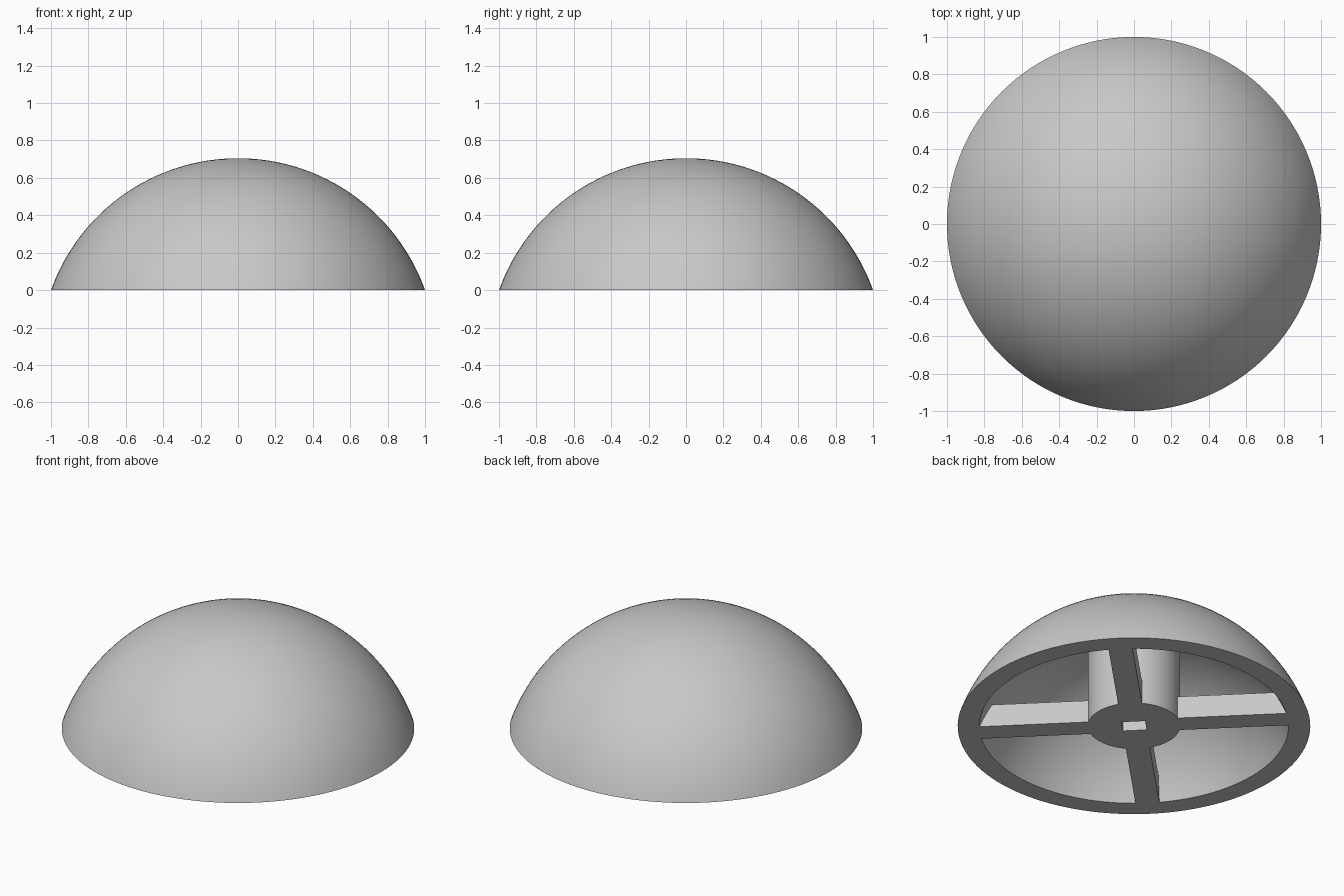
import bpy, bmesh
from math import sin, cos, asin, pi, sqrt, radians
from mathutils import Matrix

cube = bpy.data.objects.get("Cube")
if cube:
    bpy.data.objects.remove(cube, do_unlink=True)

HEIGHT = 0.705                         # dome height over a base radius of 1
R_OUT = (1 + HEIGHT ** 2) / (2 * HEIGHT)
CENTRE_Z = HEIGHT - R_OUT
R_IN = R_OUT - 0.115                   # shell thickness
RIB_WIDTH, RIB_HEIGHT = 0.136, 0.14
HUB_RADIUS, HUB_TOP = 0.262, 0.6

grey = bpy.data.materials.new("plain grey")
grey.use_nodes = True
colour = (0.58, 0.58, 0.58, 1)
grey.diffuse_color = colour
grey.node_tree.nodes["Principled BSDF"].inputs["Base Color"].default_value = colour


def add_object(name, bm):
    bmesh.ops.recalc_face_normals(bm, faces=bm.faces)
    mesh = bpy.data.meshes.new(name)
    bm.to_mesh(mesh)
    bm.free()
    mesh.materials.append(grey)
    obj = bpy.data.objects.new(name, mesh)
    bpy.context.collection.objects.link(obj)
    return obj


def shade_smooth(obj):
    bpy.ops.object.select_all(action="DESELECT")
    obj.select_set(True)
    bpy.context.view_layer.objects.active = obj
    bpy.ops.object.shade_smooth_by_angle(angle=radians(30))


def arc(radius, steps=32):
    """Profile of a spherical cap from its base up to the pole."""
    start = asin(-CENTRE_Z / radius)
    angles = [start + (pi / 2 - start) * i / steps for i in range(steps + 1)]
    return [(radius * cos(a), 0, CENTRE_Z + radius * sin(a)) for a in angles]


# Hollow dome: outer and inner arcs joined by the flat rim, turned about z
bm = bmesh.new()
points = arc(R_OUT)[::-1] + arc(R_IN)
verts = [bm.verts.new(p) for p in points]
edges = [bm.edges.new(pair) for pair in zip(verts, verts[1:])]
bmesh.ops.spin(bm, geom=verts + edges, cent=(0, 0, 0), axis=(0, 0, 1),
               angle=2 * pi, steps=128, use_merge=True)
bmesh.ops.remove_doubles(bm, verts=bm.verts, dist=0.0001)
shade_smooth(add_object("dome_shell", bm))

# Central hub reaching up into the dome
bm = bmesh.new()
bmesh.ops.create_cone(bm, cap_ends=True, segments=64, radius1=HUB_RADIUS,
                      radius2=HUB_RADIUS, depth=HUB_TOP,
                      matrix=Matrix.Translation((0, 0, HUB_TOP / 2)))
hub = add_object("centre_hub", bm)

# Rectangular socket in the underside of the hub
bm = bmesh.new()
bmesh.ops.create_cube(bm, size=1, matrix=Matrix.Rotation(radians(45), 4, "Z")
                      @ Matrix.Diagonal((0.1, 0.136, 0.8, 1)))
cutter = add_object("socket_cutter", bm)
cutter.hide_render = True
cut = hub.modifiers.new("socket", "BOOLEAN")
cut.operation, cut.object, cut.solver = "DIFFERENCE", cutter, "EXACT"
bpy.context.view_layer.objects.active = hub
bpy.ops.object.modifier_apply(modifier=cut.name)
bpy.data.objects.remove(cutter, do_unlink=True)
shade_smooth(hub)


# Four low diagonal ribs, their outer ends sloped to meet the inner wall
def inner_radius(z):
    return sqrt(R_IN ** 2 - (z - CENTRE_Z) ** 2)


start = HUB_RADIUS - 0.012
side = [(start, 0), (inner_radius(0) + 0.01, 0),
        (inner_radius(RIB_HEIGHT) + 0.02, RIB_HEIGHT), (start, RIB_HEIGHT)]
for i, name in enumerate(["back_left", "back_right", "front_right", "front_left"]):
    bm = bmesh.new()
    face = bm.faces.new([bm.verts.new((x, -RIB_WIDTH / 2, z)) for x, z in side])
    ext = bmesh.ops.extrude_face_region(bm, geom=[face])["geom"]
    bmesh.ops.translate(bm, vec=(0, RIB_WIDTH, 0),
                        verts=[v for v in ext if isinstance(v, bmesh.types.BMVert)])
    bm.transform(Matrix.Rotation(radians(45 + 90 * i), 4, "Z"))
    add_object("rib_" + name, bm)
